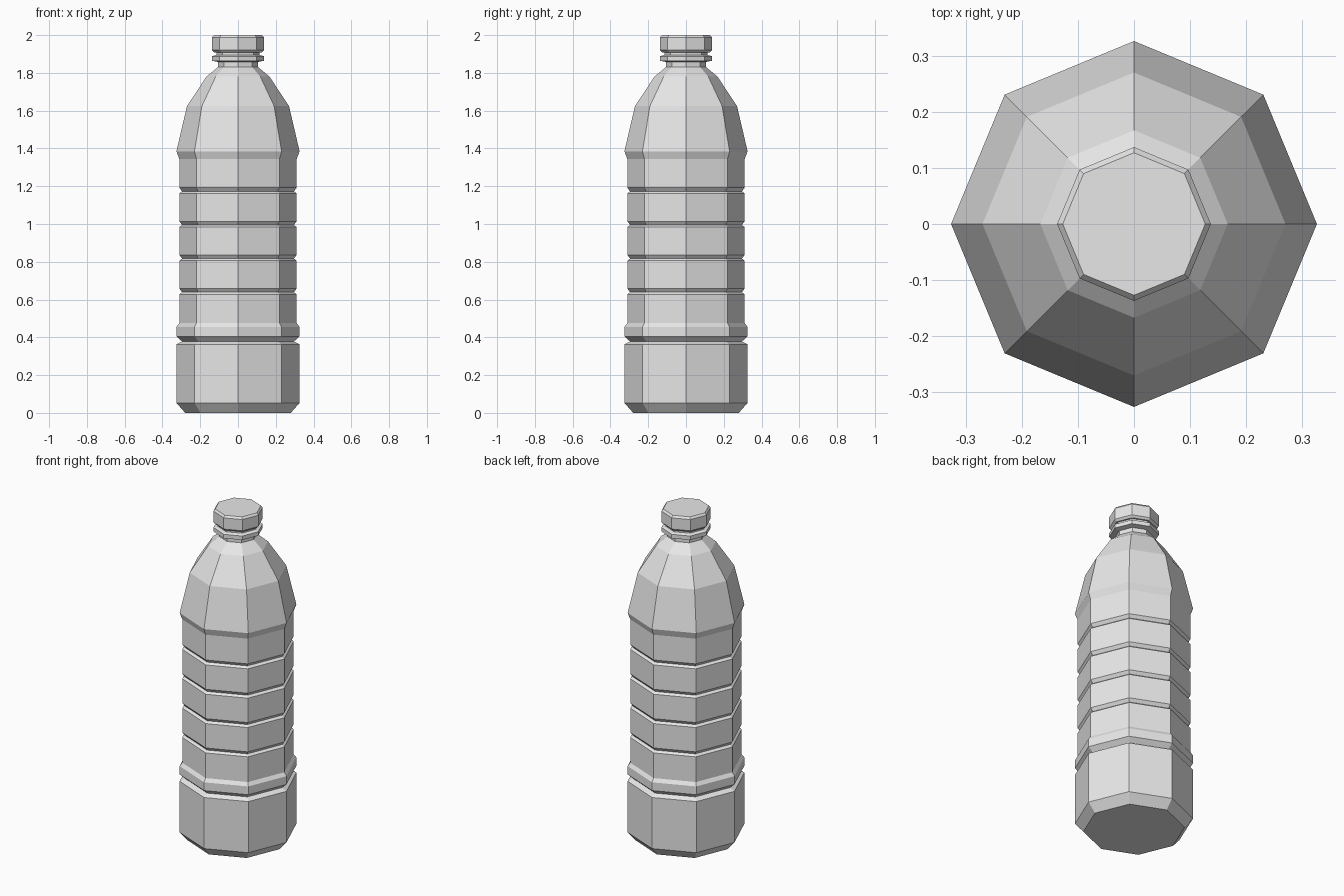
import bpy, bmesh, math

SIDES = 8

cube = bpy.data.objects.get("Cube")
if cube:
    bpy.data.objects.remove(cube, do_unlink=True)

grey = bpy.data.materials.new("plain grey")
grey.use_nodes = True
colour = (0.8, 0.8, 0.8, 1)
grey.diffuse_color = colour
grey.node_tree.nodes["Principled BSDF"].inputs["Base Color"].default_value = colour


def lathe(name, profile):
    """Turn a (radius, height) profile into a closed, flat-faced octagonal part."""
    bm = bmesh.new()
    rings = []
    for radius, z in profile:
        angles = [2 * math.pi * i / SIDES for i in range(SIDES)]
        rings.append([bm.verts.new((radius * math.cos(a), radius * math.sin(a), z)) for a in angles])
    for low, high in zip(rings, rings[1:]):
        for i in range(SIDES):
            j = (i + 1) % SIDES
            bm.faces.new((low[i], low[j], high[j], high[i]))
    bm.faces.new(rings[0][::-1])
    bm.faces.new(rings[-1])
    mesh = bpy.data.meshes.new(name)
    bm.to_mesh(mesh)
    bm.free()
    mesh.materials.append(grey)
    obj = bpy.data.objects.new(name, mesh)
    bpy.context.collection.objects.link(obj)
    return obj


WIDE, BAND, GROOVE = 0.326, 0.311, 0.296

# Chamfered base and the raised ring above it
body = [(0.28, 0), (WIDE, 0.053), (WIDE, 0.363), (GROOVE, 0.378),
        (WIDE, 0.405), (WIDE, 0.455), (BAND, 0.475)]

# Ribbed grip: bands parted by narrow grooves
for k in range(4):
    top = 0.628 + 0.178 * k
    body += [(BAND, top), (GROOVE, top + 0.011), (BAND, top + 0.03)]

# Shoulder tapering to the neck
body += [(BAND, 1.345), (WIDE, 1.385), (0.27, 1.625), (0.167, 1.78), (0.105, 1.832)]
lathe("bottle_body", body)

# Neck with its collar
lathe("bottle_neck", [(0.105, 1.83), (0.105, 1.858), (0.137, 1.864), (0.137, 1.888),
                      (0.115, 1.895), (0.115, 1.92)])

# Screw cap with bevelled rims
lathe("screw_cap", [(0.125, 1.908), (0.137, 1.92), (0.137, 1.988), (0.127, 2)])
